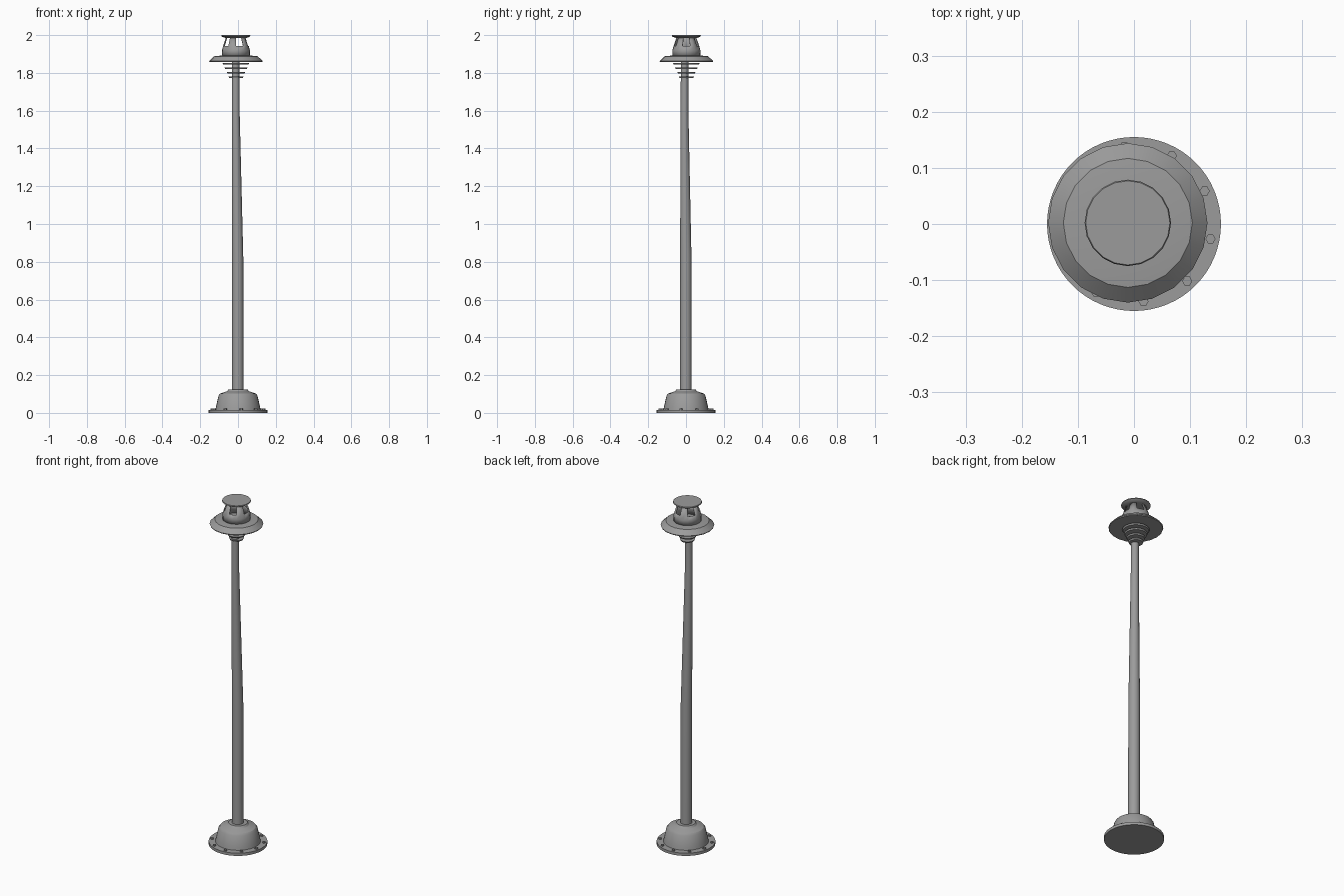
import bpy
import bmesh
from math import cos, sin, pi, radians

if "Cube" in bpy.data.objects:
    bpy.data.objects.remove(bpy.data.objects["Cube"], do_unlink=True)

# Single painted-metal colour
metal = bpy.data.materials.new("grey_metal")
metal.use_nodes = True
GREY = (0.33, 0.33, 0.33, 1)
metal.diffuse_color = GREY
metal.node_tree.nodes["Principled BSDF"].inputs["Base Color"].default_value = GREY


def lathe(name, rings, sides, centre=(0, 0), caps=True, gap=None):
    """Join rings of (radius, z[, dx, dy]); gap(row, side) leaves out faces."""
    bm = bmesh.new()
    loops = []
    for r, z, *shift in rings:
        dx, dy = shift or (0, 0)
        loops.append([bm.verts.new((centre[0] + dx + r * cos(2 * pi * i / sides),
                                    centre[1] + dy + r * sin(2 * pi * i / sides), z))
                      for i in range(sides)])
    for row, (a, b) in enumerate(zip(loops, loops[1:])):
        for i in range(sides):
            j = (i + 1) % sides
            if not (gap and gap(row, i)):
                bm.faces.new((a[i], a[j], b[j], b[i]))
    if caps:
        bm.faces.new(loops[0][::-1])
        bm.faces.new(loops[-1])
    mesh = bpy.data.meshes.new(name)
    bm.to_mesh(mesh)
    bm.free()
    mesh.materials.append(metal)
    obj = bpy.data.objects.new(name, mesh)
    bpy.context.collection.objects.link(obj)
    bpy.ops.object.select_all(action="DESELECT")
    obj.select_set(True)
    bpy.context.view_layer.objects.active = obj
    bpy.ops.object.shade_smooth_by_angle(angle=radians(30))
    return obj


HEAD = (-0.011, 0.002)

# Foot: flange, bell and collar
lathe("base_flange", [(0.155, 0), (0.155, 0.016)], 64)
lathe("base_bell", [(0.12, 0.014), (0.117, 0.03), (0.103, 0.092), (0.095, 0.102),
                    (0.058, 0.115), (0.05, 0.125)], 32)

# Ring of ten hexagonal bolts
for k in range(10):
    a = radians(25 + 36 * k)
    lathe(f"flange_bolt_{k + 1}", [(0.009, 0.014), (0.009, 0.023)], 6,
          (0.139 * cos(a), 0.139 * sin(a)))

# Pole, narrowing over its upper half and leaning slightly off centre
lathe("pole", [(0.031, 0.11, -0.001, -0.001), (0.03, 0.82, -0.002, -0.001),
               (0.021, 1.58, -0.012, -0.008), (0.02, 1.87, -0.012, -0.007)], 20)

# Stacked cooling rings below the shade
for k, (r, z) in enumerate([(0.04, 1.777), (0.049, 1.801), (0.061, 1.825), (0.071, 1.848)]):
    lathe(f"neck_ring_{k + 1}", [(r - 0.004, z - 0.004), (r, z + 0.004)], 20, HEAD)

# Sloping shade with flat underside
lathe("shade", [(0.14, 1.858), (0.142, 1.863), (0.115, 1.888), (0.075, 1.892)], 20, HEAD)

# Vented cage: five openings, each two facets wide
cage = lathe("vent_cage", [(0.075, 1.888), (0.074, 1.92), (0.068, 1.942), (0.053, 1.986)],
             20, HEAD, caps=False,
             gap=lambda row, i: row == 2 and i % 4 in (0, 3))
wall = cage.modifiers.new("wall", "SOLIDIFY")
wall.thickness = 0.005
wall.offset = -1

# Flat lid
lathe("lid", [(0.053, 1.984), (0.072, 1.991), (0.077, 1.995), (0.075, 2.0)], 20, HEAD)
